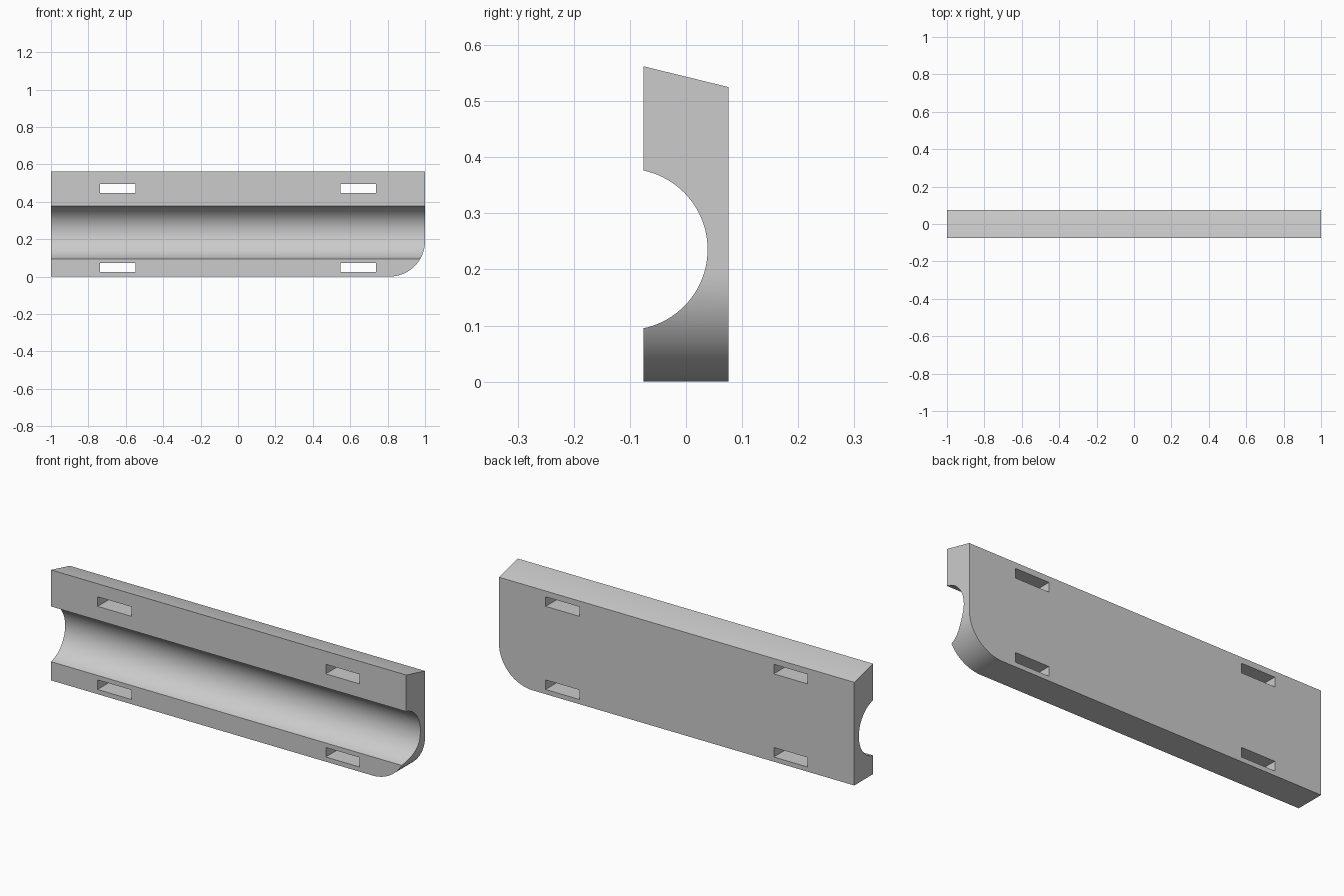
import bpy, bmesh, math
from mathutils import Vector

if "Cube" in bpy.data.objects:
    bpy.data.objects.remove(bpy.data.objects["Cube"])

HALF_T, HEIGHT, BACK_H = 0.0756, 0.562, 0.525
CORNER_R = 0.19


def prism(name, points, direction):
    """Extrude a closed planar outline along a direction."""
    bm = bmesh.new()
    face = bm.faces.new([bm.verts.new(p) for p in points])
    ext = bmesh.ops.extrude_face_region(bm, geom=[face])
    moved = [g for g in ext["geom"] if isinstance(g, bmesh.types.BMVert)]
    bmesh.ops.translate(bm, verts=moved, vec=Vector(direction))
    bmesh.ops.recalc_face_normals(bm, faces=bm.faces)
    mesh = bpy.data.meshes.new(name)
    bm.to_mesh(mesh)
    bm.free()
    obj = bpy.data.objects.new(name, mesh)
    bpy.context.collection.objects.link(obj)
    return obj


def cut(body, cutter):
    """Subtract a cutter and remove it."""
    mod = body.modifiers.new("cut", "BOOLEAN")
    mod.operation, mod.solver, mod.object = "DIFFERENCE", "EXACT", cutter
    bpy.context.view_layer.objects.active = body
    bpy.ops.object.modifier_apply(modifier=mod.name)
    bpy.data.objects.remove(cutter, do_unlink=True)


# Plate outline seen from the front, with one rounded lower corner
outline = [(-1, -HALF_T, HEIGHT), (-1, -HALF_T, 0)]
for i in range(33):
    a = -math.pi / 2 + i * math.pi / 64
    outline.append((1 - CORNER_R + CORNER_R * math.cos(a), -HALF_T,
                    CORNER_R + CORNER_R * math.sin(a)))
outline.append((1, -HALF_T, HEIGHT))
body = prism("grooved_plate", outline, (0, 2 * HALF_T, 0))

# Sloped top, falling toward the back
slope = (HEIGHT - BACK_H) / (2 * HALF_T)
e = 0.1
cut(body, prism("top_cutter", [
    (-1.2, -HALF_T - e, HEIGHT + slope * e),
    (-1.2, HALF_T + e, BACK_H - slope * e),
    (-1.2, HALF_T + e, 0.8), (-1.2, -HALF_T - e, 0.8)], (2.4, 0, 0)))

# Long round channel in the front
r, cy, cz = 0.1436, 0.0385 - 0.1436, 0.2357
cut(body, prism("channel_cutter", [
    (-1.2, cy + r * math.cos(i * math.tau / 96), cz + r * math.sin(i * math.tau / 96))
    for i in range(96)], (2.4, 0, 0)))

# Four through slots
for x in (-0.642, 0.642):
    for z in (0.048, 0.471):
        cut(body, prism("slot_cutter", [
            (x + sx * 0.095, -0.3, z + sz * 0.0243)
            for sx, sz in ((-1, -1), (1, -1), (1, 1), (-1, 1))], (0, 0.6, 0)))

# Single grey finish
grey = bpy.data.materials.new("light_grey")
grey.diffuse_color = (0.6, 0.6, 0.6, 1)
grey.use_nodes = True
grey.node_tree.nodes["Principled BSDF"].inputs["Base Color"].default_value = grey.diffuse_color
body.data.materials.clear()
body.data.materials.append(grey)
body.select_set(True)
bpy.context.view_layer.objects.active = body
bpy.ops.object.shade_smooth_by_angle(angle=math.radians(30))
